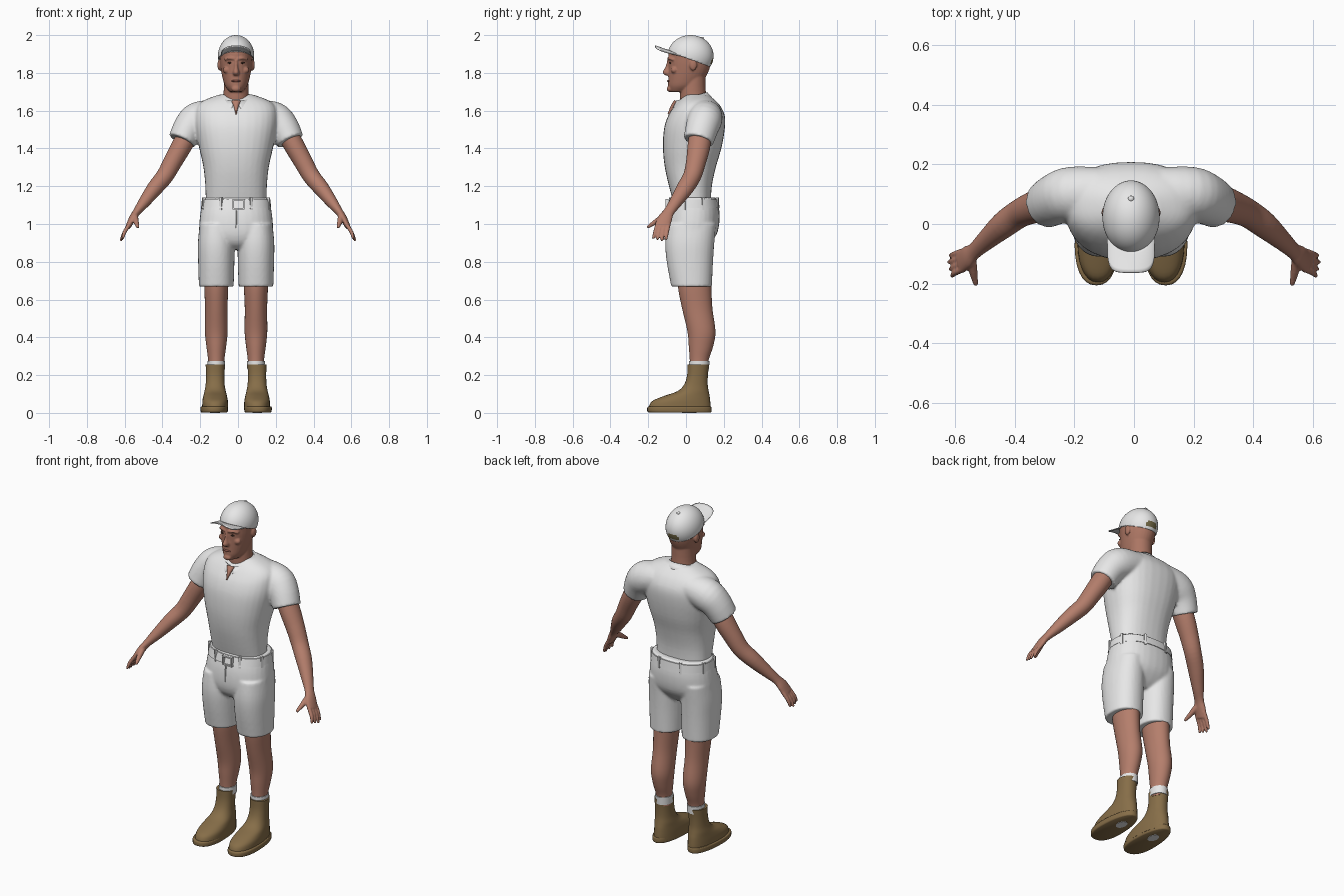
import bpy, bmesh, math
from mathutils import Vector, Matrix

cube = bpy.data.objects.get("Cube")
if cube:
    bpy.data.objects.remove(cube, do_unlink=True)

BODY_X = -0.01
SIDES = ((1, "left"), (-1, "right"))
made = []


def material(name, *rgb):
    mat = bpy.data.materials.new(name)
    mat.use_nodes = True
    mat.diffuse_color = (*rgb, 1)
    shader = next(n for n in mat.node_tree.nodes if n.type == "BSDF_PRINCIPLED")
    shader.inputs["Base Color"].default_value = (*rgb, 1)
    shader.inputs["Roughness"].default_value = 0.8
    return mat


white = material("white cloth", 0.8, 0.8, 0.8)
skin = material("skin", 0.46, 0.21, 0.15)
face_skin = material("face skin", 0.41, 0.18, 0.125)
lip = material("lips", 0.28, 0.1, 0.075)
dark = material("dark brown", 0.06, 0.03, 0.02)
tan = material("tan leather", 0.24, 0.155, 0.065)
olive = material("olive hair", 0.17, 0.14, 0.06)


def spline(rows, steps=4):
    pts = [rows[0], *rows, rows[-1]]
    out = []
    for a, b, c, d in zip(pts, pts[1:], pts[2:], pts[3:]):
        for s in range(steps):
            t = s / steps
            out.append([q + t * (r - p + t * (2*p - 5*q + 4*r - w + t * (3*q - p - 3*r + w))) / 2
                        for p, q, r, w in zip(a, b, c, d)])
    return out + [list(rows[-1])]


def loft(bm, rows, flat, power=2, taper=0, sides=32):
    """Skin elliptical sections (x, y, z, rx, ry) along a smooth path."""
    rows = spline(rows)
    centres = [Vector(r[:3]) for r in rows]
    rings = []
    for i, (c, r) in enumerate(zip(centres, rows)):
        d = Vector((0, 0, 1))
        if not flat:
            d = (centres[min(i + 1, len(rows) - 1)] - centres[max(i - 1, 0)]).normalized()
        v = Vector((0, 1, 0))
        v = (v - d * d.dot(v)).normalized()
        u = v.cross(d)
        ring = []
        for k in range(sides):
            a = math.tau * k / sides
            x, y = (math.copysign(abs(f) ** (2 / power), f) for f in (math.cos(a), math.sin(a)))
            ring.append(bm.verts.new(c + u * (x * r[3] * (1 - taper * y)) + v * (y * r[4])))
        rings.append(ring)
    for low, high in zip(rings, rings[1:]):
        for k in range(sides):
            n = (k + 1) % sides
            bm.faces.new((low[k], low[n], high[n], high[k]))
    bm.faces.new(rings[0])
    bm.faces.new(rings[-1])


def stack(bm, rows, x=0, **kw):
    """Level sections given as (z, half width, front y, back y)."""
    loft(bm, [(x, (f + b) / 2, z, w, (b - f) / 2) for z, w, f, b in rows], True, **kw)


def limb(bm, rows, side=1, **kw):
    loft(bm, [(r[0] * side, *r[1:]) for r in rows], False, **kw)


def ball(bm, centre, size, segments=24):
    m = Matrix.Translation(centre) @ Matrix.Diagonal((*size, 1))
    bmesh.ops.create_uvsphere(bm, u_segments=segments, v_segments=segments // 2, radius=1, matrix=m)


def box(bm, centre, size, turn=0):
    m = Matrix.Translation(centre) @ Matrix.Rotation(turn, 4, "Z") @ Matrix.Diagonal((*size, 1))
    bmesh.ops.create_cube(bm, size=1, matrix=m)


def finish(name, bm, *mats, voxel=0, relax=4, thick=0, x=BODY_X):
    bmesh.ops.recalc_face_normals(bm, faces=bm.faces[:])
    mesh = bpy.data.meshes.new(name)
    bm.to_mesh(mesh)
    bm.free()
    obj = bpy.data.objects.new(name, mesh)
    obj.location.x = x
    bpy.context.collection.objects.link(obj)
    for m in mats:
        mesh.materials.append(m)
    if thick:
        obj.modifiers.new("thickness", "SOLIDIFY").thickness = thick
    if voxel:
        remesh = obj.modifiers.new("blend", "REMESH")
        remesh.mode, remesh.voxel_size, remesh.use_smooth_shade = "VOXEL", voxel, True
        obj.modifiers.new("relax", "SMOOTH").iterations = relax
    made.append(obj)


# Shirt: torso with sleeves blended in
bm = bmesh.new()
stack(bm, [(1.09, .16, -.06, .13), (1.2, .163, -.09, .137), (1.3, .173, -.112, .158),
           (1.4, .195, -.122, .187), (1.5, .215, -.117, .205), (1.57, .22, -.096, .206),
           (1.62, .21, -.065, .185), (1.655, .17, -.035, .155), (1.685, .09, 0, .115)], power=2.4)
for side, label in SIDES:
    limb(bm, [(.1, .1, 1.58, .08, .09), (.2, .1, 1.555, .092, .092),
              (.25, .085, 1.51, .083, .087), (.287, .065, 1.44, .074, .08)], side)
finish("shirt", bm, white, voxel=.008)

# Collar: flared open band with two front points
bm = bmesh.new()
rows = []
COUNT = 48
for i in range(COUNT + 1):
    t = 2 * i / COUNT - 1
    row = []
    for size, gap, drop in ((.082, .1, 0), (.1, .2, .018), (.114, .4, .038)):
        a = math.pi + t * (math.pi - gap)
        front = (1 + math.cos(a)) / 2
        point = drop * (1 + 0.9 * front)
        row.append(bm.verts.new((size * math.sin(a), .03 - size * math.cos(a),
                                 1.698 - .045 * front - point)))
    rows.append(row)
for a, b in zip(rows, rows[1:]):
    for k in range(2):
        bm.faces.new((a[k], b[k], b[k + 1], a[k + 1]))
finish("collar", bm, white, thick=.008)

# Open neck slit
bm = bmesh.new()
limb(bm, [(0, -.052, 1.65, .024, .012), (0, -.07, 1.62, .012, .012), (0, -.09, 1.58, .002, .008)])
finish("neck_opening", bm, skin)

# Shorts: seat and two legs
bm = bmesh.new()
stack(bm, [(1.14, .175, -.075, .165), (1.05, .19, -.102, .178), (.96, .195, -.108, .168),
           (.9, .17, -.09, .13), (.865, .11, -.05, .09)], power=2.3)
for side, label in SIDES:
    stack(bm, [(1, .088, -.1, .16), (.9, .097, -.11, .15), (.8, .096, -.102, .143),
               (.668, .092, -.078, .137)], x=.105 * side, power=2.2)
finish("shorts", bm, white, voxel=.008, relax=3)

# Belt, loops, buckle and fly
bm = bmesh.new()
stack(bm, [(1.085, .186, -.1, .178), (1.13, .181, -.086, .172)], power=2.3)
finish("belt", bm, white)
bm = bmesh.new()
for a in (.45, 1.2, 1.95, 2.75):
    for side, label in SIDES:
        box(bm, (.184 * math.sin(a) * side, .041 - .136 * math.cos(a), 1.107), (.014, .014, .065), a * side)
finish("belt_loops", bm, white)
bm = bmesh.new()
for s in (1, -1):
    box(bm, (.012 + .028 * s, -.1, 1.105), (.008, .016, .056))
    box(bm, (.012, -.1, 1.105 + .024 * s), (.056, .016, .008))
finish("buckle", bm, white)
bm = bmesh.new()
limb(bm, [(0, -.102, 1.07, .004, .004), (0, -.106, 1.03, .004, .004), (0, -.108, .98, .003, .003)])
finish("fly_seam", bm, white)

# Head with neck, nose, brows, cheeks and ears
bm = bmesh.new()
stack(bm, [(1.7, .034, -.085, .02), (1.73, .058, -.094, .07), (1.77, .071, -.094, .1),
           (1.82, .081, -.093, .124), (1.87, .086, -.093, .133), (1.92, .083, -.088, .128),
           (1.965, .05, -.04, .08)])
stack(bm, [(1.61, .075, -.03, .12), (1.7, .066, -.032, .105), (1.8, .064, -.02, .104)])
stack(bm, [(1.868, .009, -.1, -.06), (1.83, .011, -.11, -.06), (1.803, .018, -.125, -.06),
           (1.787, .015, -.112, -.06)])
ball(bm, (0, -.088, 1.715), (.024, .014, .016))
for side, label in SIDES:
    limb(bm, [(.008, -.092, 1.874, .007, .008), (.035, -.088, 1.878, .007, .008),
              (.06, -.066, 1.87, .006, .007)], side, sides=12)
    ball(bm, (.048 * side, -.062, 1.815), (.022, .018, .018))
    ball(bm, (.088 * side, .038, 1.842), (.011, .02, .03))
finish("head", bm, face_skin, voxel=.005, relax=3)

# Eyes and lips
for side, label in SIDES:
    bm = bmesh.new()
    ball(bm, (.034 * side, -.084, 1.853), (.013, .005, .005), 12)
    finish(label + "_eye", bm, dark)
bm = bmesh.new()
ball(bm, (0, -.092, 1.757), (.025, .008, .006), 16)
finish("lips", bm, lip)

# Cap crown cut by a sloping plane, with the rear gap as coloured faces
bm = bmesh.new()
ball(bm, (0, .024, 1.89), (.096, .122, .11), 64)
bmesh.ops.bisect_plane(bm, geom=bm.verts[:] + bm.edges[:] + bm.faces[:], dist=1e-5,
                       plane_co=(0, -.1, 1.915), plane_no=(0, .36, 1), clear_inner=True)
for f in bm.faces:
    c = f.calc_center_median()
    if c.y > .08 and math.hypot(c.x / .036, (c.z - 1.852) / .032) < 1 and c.z > 1.85:
        f.material_index = 1
finish("cap_crown", bm, white, olive, thick=.006)
bm = bmesh.new()
ball(bm, (0, .085, 1.984), (.01, .01, .007), 16)
finish("cap_button", bm, white)

# Cap brim: arched sheet from the crown edge to a rounded front
bm = bmesh.new()
rows = []
for i in range(25):
    u = i / 12 - 1
    a = 1.15 * u
    root = Vector((.088 * math.sin(a), .024 - .113 * math.cos(a), 1.92 - .028 * u * u))
    tip = Vector((.08 * math.sin(a * 1.3), -.162 + .07 * u ** 4, 1.946 - .04 * u * u))
    rows.append([bm.verts.new(root.lerp(tip, k / 6)) for k in range(7)])
for a, b in zip(rows, rows[1:]):
    for k in range(6):
        bm.faces.new((a[k], b[k], b[k + 1], a[k + 1]))
finish("cap_brim", bm, white, thick=.006)

for side, label in SIDES:
    # Arm, palm, fingers and thumb in one blended skin
    bm = bmesh.new()
    limb(bm, [(.25, .08, 1.5, .055, .06), (.3, .068, 1.41, .054, .06), (.345, .053, 1.33, .05, .053),
              (.387, .033, 1.255, .046, .048), (.44, -.005, 1.19, .042, .045),
              (.497, -.055, 1.115, .031, .034), (.535, -.09, 1.065, .021, .029),
              (.558, -.11, 1.03, .019, .038), (.582, -.128, .985, .014, .04)], side)
    for k in (-1.5, -.5, .5, 1.5):
        reach = .006 * abs(k - .5)
        limb(bm, [(.57, -.12 + .02 * k, 1.005, .011, .011), (.6, -.132 + .021 * k, .958, .0105, .0105),
                  (.622 - reach, -.14 + .023 * k, .91 + reach, .007, .007)], side, sides=12)
    limb(bm, [(.545, -.105, 1.05, .015, .018), (.54, -.155, 1.015, .015, .015),
              (.53, -.205, .982, .008, .008)], side, sides=12)
    finish(label + "_arm", bm, skin, voxel=.005, relax=3, x=0)

    # Lower leg
    bm = bmesh.new()
    stack(bm, [(.72, .064, -.045, .135), (.65, .063, -.04, .135), (.55, .059, -.02, .14),
               (.43, .06, .008, .156), (.35, .052, .015, .143), (.28, .043, .02, .12),
               (.22, .042, .02, .115)], x=.105 * side)
    finish(label + "_leg", bm, skin)

    # Sock
    bm = bmesh.new()
    stack(bm, [(.23, .046, .015, .122), (.275, .047, .015, .124)], x=.105 * side)
    finish(label + "_sock", bm, white)

    # Boot upper
    bm = bmesh.new()
    stack(bm, [(.256, .05, .008, .122), (.2, .048, .006, .116), (.15, .05, -.01, .115),
               (.115, .056, -.045, .12), (.09, .062, -.115, .125), (.065, .067, -.175, .128),
               (.04, .068, -.194, .13), (.015, .068, -.196, .13)], x=.111 * side, power=2.2, taper=.1)
    finish(label + "_boot", bm, tan)

    # Boot sole and pale patch beneath
    bm = bmesh.new()
    stack(bm, [(.002, .066, -.195, .13), (.008, .071, -.205, .135), (.028, .072, -.205, .135),
               (.034, .068, -.198, .131)], x=.116 * side, power=2.3, taper=.12)
    finish(label + "_boot_sole", bm, tan)
    bm = bmesh.new()
    stack(bm, [(0, .026, -.02, .055), (.004, .026, -.02, .055)], x=.112 * side)
    finish(label + "_sole_patch", bm, white)

# Smooth shading with crisp edges
bpy.ops.object.select_all(action="DESELECT")
for obj in made:
    obj.select_set(True)
bpy.context.view_layer.objects.active = made[0]
bpy.ops.object.shade_smooth_by_angle(angle=math.radians(45))
